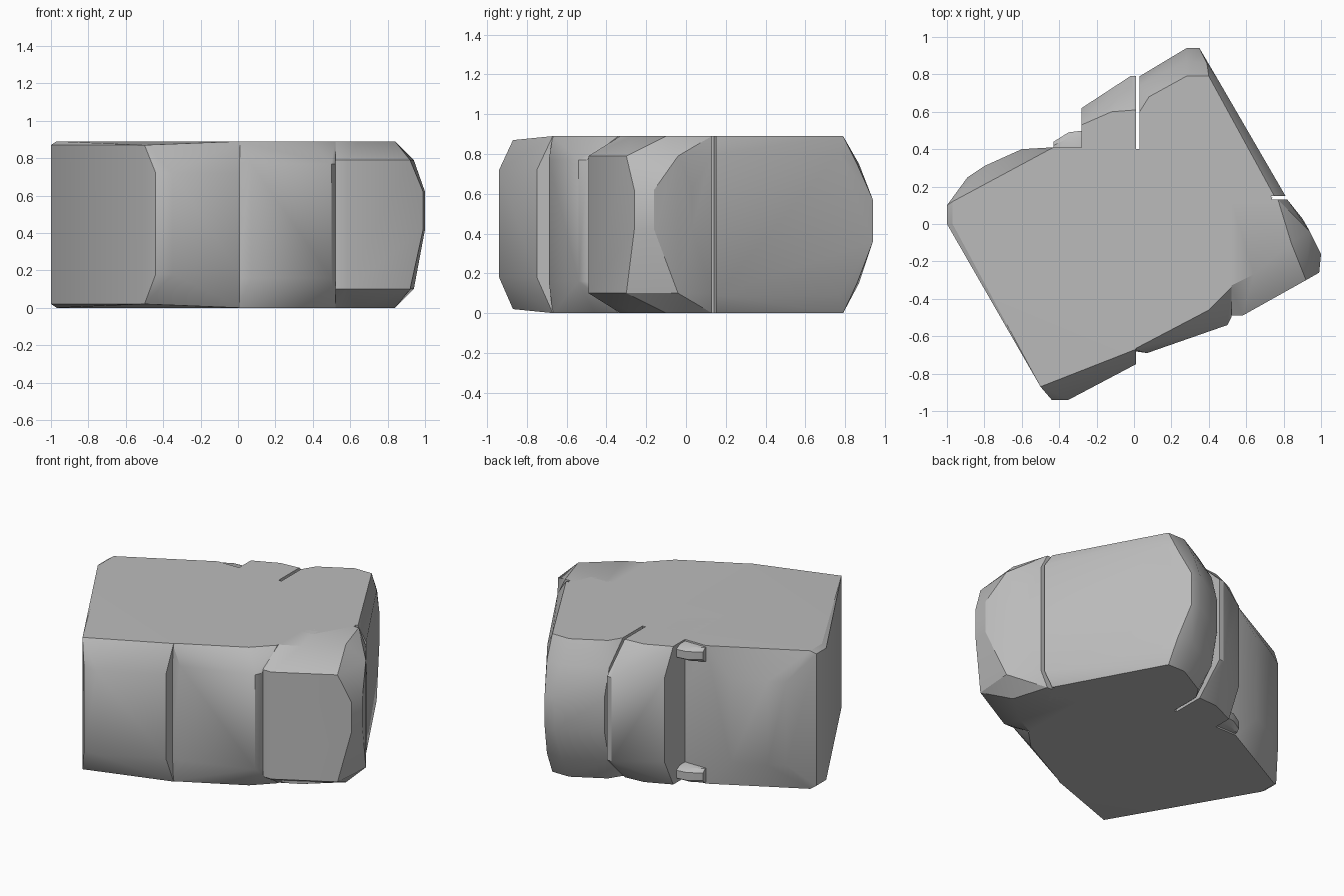
import bpy
import bmesh
from math import radians

default_cube = bpy.data.objects.get("Cube")
if default_cube:
    bpy.data.objects.remove(default_cube, do_unlink=True)

HEIGHT = 0.89

# One plain stone colour
grey = bpy.data.materials.new("stone_grey")
grey.use_nodes = True
stone_colour = (0.5, 0.5, 0.5, 1)
grey.diffuse_color = stone_colour
shader = grey.node_tree.nodes["Principled BSDF"]
shader.inputs["Base Color"].default_value = stone_colour
shader.inputs["Roughness"].default_value = 0.9


def make_stone(name, *bands):
    """Build a chipped stone as the hull of outlines, each spanning low to high."""
    mesh = bpy.data.meshes.new(name)
    bm = bmesh.new()
    for low, high, outline in bands:
        for x, y in outline:
            for z in (low, high):
                bm.verts.new((x, y, z))
    hull = bmesh.ops.convex_hull(bm, input=bm.verts[:])
    leftover = {v for v in hull["geom_interior"] + hull["geom_unused"]
                if isinstance(v, bmesh.types.BMVert)}
    bmesh.ops.delete(bm, geom=list(leftover), context="VERTS")
    bmesh.ops.dissolve_limit(bm, angle_limit=radians(1),
                             verts=bm.verts[:], edges=bm.edges[:])
    bmesh.ops.recalc_face_normals(bm, faces=bm.faces[:])
    bm.to_mesh(mesh)
    bm.free()
    mesh.materials.append(grey)
    stone = bpy.data.objects.new(name, mesh)
    bpy.context.collection.objects.link(stone)
    bpy.ops.object.select_all(action="DESELECT")
    stone.select_set(True)
    bpy.context.view_layer.objects.active = stone
    bpy.ops.object.shade_smooth_by_angle(angle=radians(30))
    return stone


# Large stone with the straight cut side
make_stone(
    "corner_stone",
    (0, HEIGHT, [(-0.97, 0), (-0.97, 0.12), (-0.43, 0.41), (0.01, 0.41),
                 (0.01, -0.67)]),
    (0.02, 0.87, [(-0.5, -0.87), (-1, 0), (-1, 0.1)]),
    (0.18, 0.72, [(-0.44, -0.94), (-0.35, -0.94), (0.01, -0.75),
                  (-0.89, 0.25), (-0.8, 0.31), (-0.6, 0.4)]),
)

# Recessed stone in the middle of the front
make_stone(
    "front_middle_stone",
    (0, HEIGHT, [(0, -0.67), (0.4, -0.46), (0.52, -0.34), (0.52, 0.2),
                 (0, 0.2)]),
    (0.16, 0.77, [(0, -0.68), (0.07, -0.69), (0.5, -0.54), (0.52, -0.5)]),
)

# Stone with the pointed end
make_stone(
    "end_stone",
    (0, HEIGHT, [(0.52, -0.33), (0.64, -0.27), (0.84, -0.1), (0.77, 0.13),
                 (0.52, 0.13)]),
    (0.1, 0.79, [(0.52, -0.49), (0.58, -0.49), (0.92, -0.3), (0.94, -0.04),
                 (0.82, 0.13)]),
    (0.42, 0.62, [(0.99, -0.26), (1, -0.16), (0.9, 0.03)]),
)

# Large stone on the back corner
make_stone(
    "back_stone",
    (0, HEIGHT, [(0.03, 0.6), (0.08, 0.68), (0.28, 0.79), (0.4, 0.79),
                 (0.75, 0.15), (0.03, 0.15)]),
    (0.09, 0.8, [(0.45, 0.77), (0.81, 0.15)]),
    (0.15, 0.75, [(0.03, 0.74), (0.28, 0.87), (0.39, 0.86)]),
    (0.36, 0.57, [(0.03, 0.79), (0.28, 0.94), (0.35, 0.94)]),
)

# Narrow stone beside the back crevice
make_stone(
    "back_narrow_stone",
    (0, HEIGHT, [(-0.28, 0.53), (-0.12, 0.6), (0.01, 0.61), (0.01, 0),
                 (-0.28, 0)]),
    (0.18, 0.72, [(-0.28, 0.62), (-0.02, 0.79), (0.01, 0.79)]),
)

# Inner fill between the stones
make_stone(
    "stone_core",
    (0, HEIGHT, [(-0.1, -0.1), (0.6, -0.1), (0.74, 0.14), (0.6, 0.3),
                 (0.1, 0.4), (-0.1, 0.4)]),
)

# Small chips bridging the recess near the top and the base
for label, base in (("upper", HEIGHT - 0.1), ("lower", 0.01)):
    make_stone(
        label + "_chip",
        (base, base + 0.09, [(-0.43, 0.38), (-0.43, 0.42), (-0.35, 0.46),
                             (-0.27, 0.46), (-0.27, 0.38)]),
        (base + 0.02, base + 0.07, [(-0.43, 0.44), (-0.35, 0.49),
                                    (-0.27, 0.5)]),
    )
